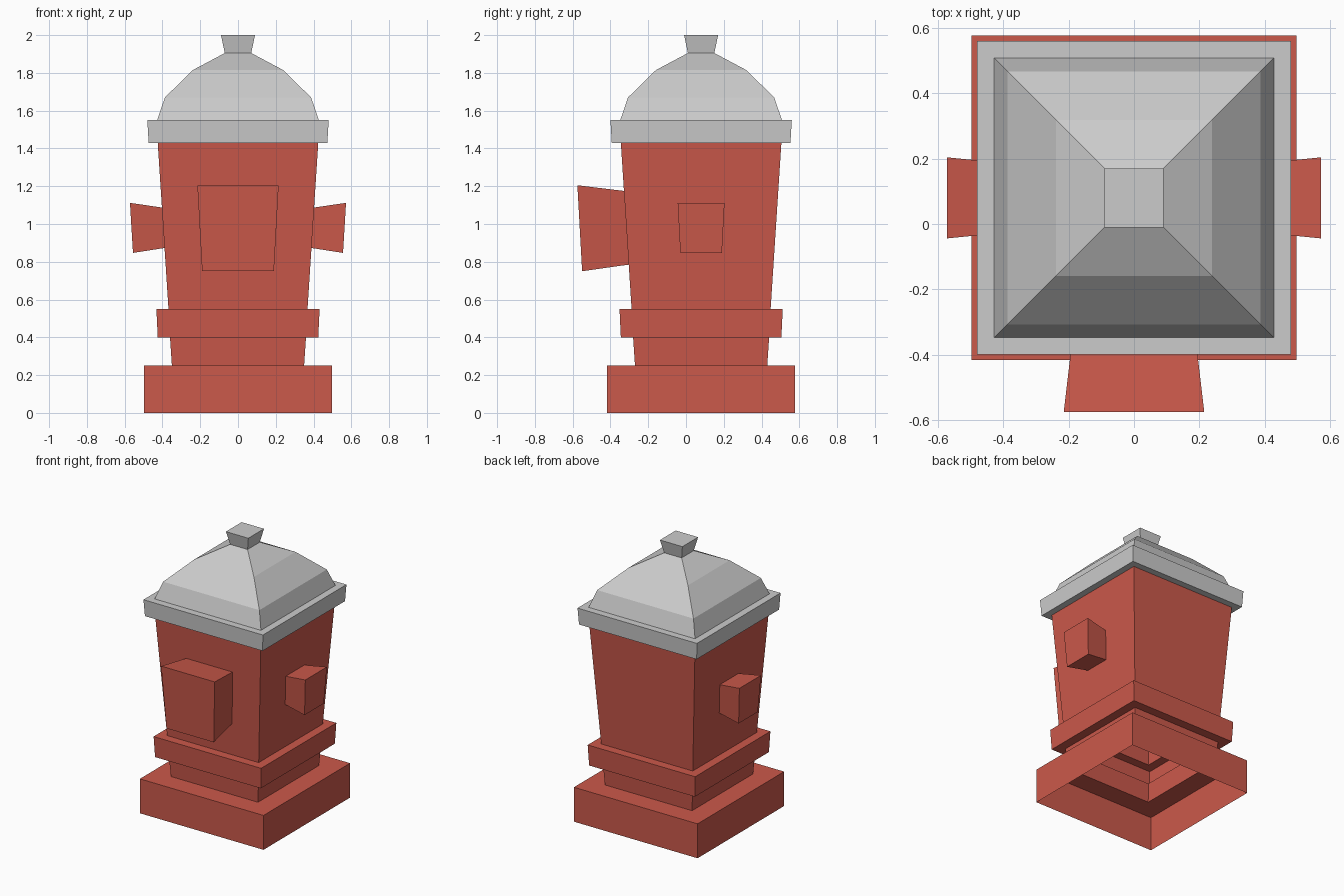
import bpy
from math import cos, sin, pi

if "Cube" in bpy.data.objects:
    bpy.data.objects.remove(bpy.data.objects["Cube"])

CY = 0.08  # the body sits slightly behind the origin; the front outlet balances it

red = bpy.data.materials.new("red_paint")
red.diffuse_color = (0.60, 0.10, 0.07, 1)
red.use_nodes = True
red.node_tree.nodes["Principled BSDF"].inputs["Base Color"].default_value = red.diffuse_color


def loft(name, rings, close_end, material=None):
    """Skin a list of four-point rings, optionally closing the last one."""
    verts = [p for ring in rings for p in ring]
    faces = []
    for r in range(len(rings) - 1):
        for i in range(4):
            j = (i + 1) % 4
            a, b = r * 4, r * 4 + 4
            faces.append((a + i, a + j, b + j, b + i))
    if close_end:
        n = len(verts)
        faces.append((n - 4, n - 3, n - 2, n - 1))
    mesh = bpy.data.meshes.new(name)
    mesh.from_pydata(verts, [], faces)
    if material:
        mesh.materials.append(material)
    obj = bpy.data.objects.new(name, mesh)
    bpy.context.collection.objects.link(obj)
    return obj


def square(half, z):
    return [(sx * half, CY + sy * half, z)
            for sx, sy in ((-1, -1), (1, -1), (1, 1), (-1, 1))]


def outlet(name, angle, inner, outer):
    """Flared box; each end is (half, distance, z) for its bottom and top edge."""
    def ring(bottom, top):
        pts = []
        for (half, dist, z), side in ((bottom, -1), (bottom, 1), (top, 1), (top, -1)):
            u, v = side * half, -dist
            pts.append((u * cos(angle) - v * sin(angle),
                        CY + u * sin(angle) + v * cos(angle), z))
        return pts
    return loft(name, [ring(*inner), ring(*outer)], True, red)


# Hollow red body: open base, neck, collar and tapering barrel
body = [(0.497, 0), (0.497, 0.25), (0.35, 0.25), (0.36, 0.40), (0.425, 0.40),
        (0.432, 0.55), (0.368, 0.55), (0.425, 1.43)]
loft("body", [square(h, z) for h, z in body], False, red)

# Grey lid: rim, stepped dome and knob
lid = [(0.425, 1.43), (0.473, 1.43), (0.48, 1.55), (0.428, 1.55), (0.387, 1.67),
       (0.239, 1.815), (0.07, 1.905), (0.09, 2.0)]
loft("lid", [square(h, z) for h, z in lid], True)

# Large front outlet
outlet("front_outlet", 0,
       ((0.165, 0.383, 0.785), (0.186, 0.408, 1.175)),
       ((0.19, 0.63, 0.75), (0.215, 0.655, 1.205)))

# Small outlets on both sides
for name, angle in (("right_outlet", pi / 2), ("left_outlet", -pi / 2)):
    outlet(name, angle,
           ((0.094, 0.389, 0.873), (0.107, 0.402, 1.087)),
           ((0.11, 0.556, 0.847), (0.124, 0.572, 1.112)))
